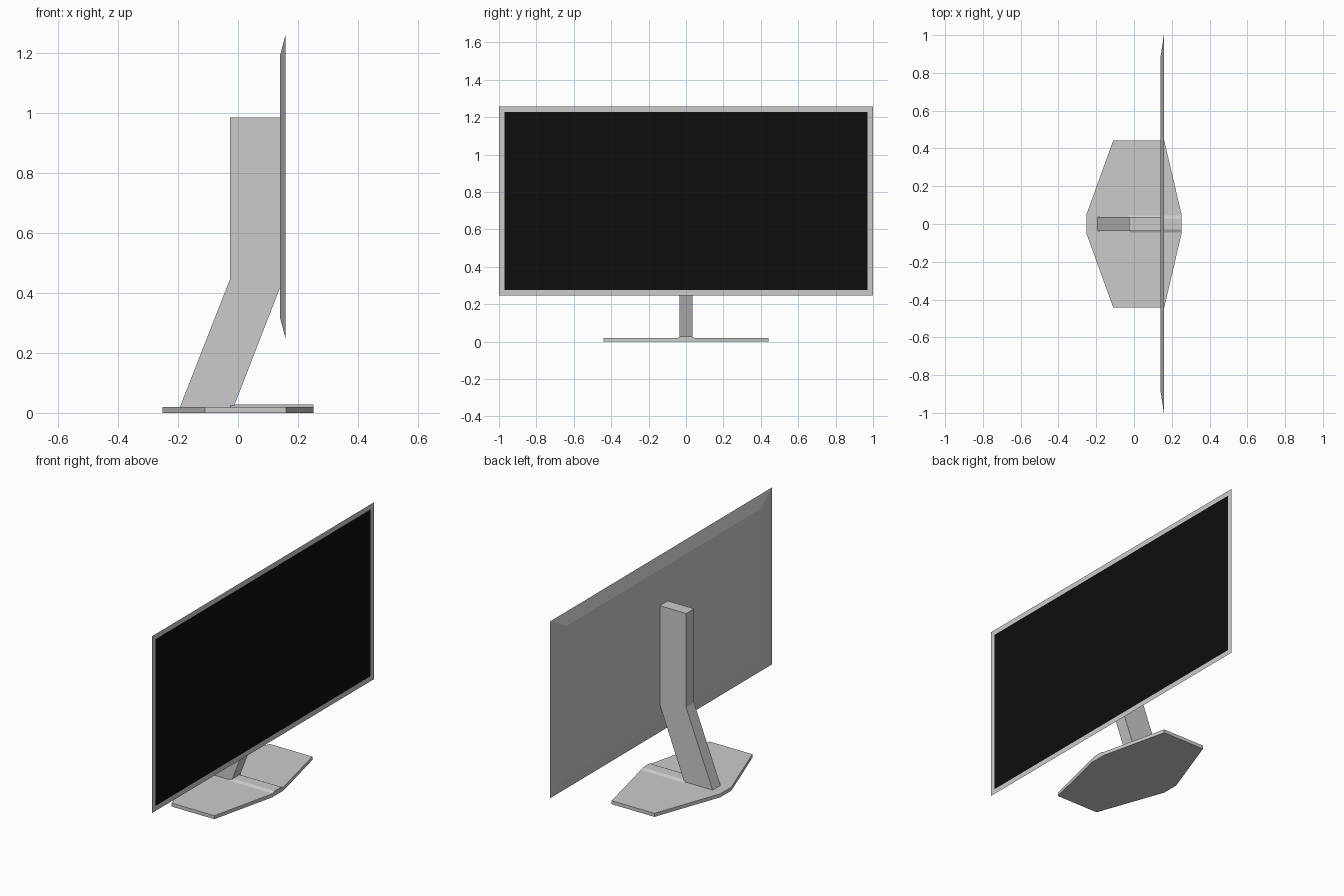
import bpy, bmesh
from mathutils import Vector

if "Cube" in bpy.data.objects:
    bpy.data.objects.remove(bpy.data.objects["Cube"])


def finish(name, bm):
    """Turn a bmesh into a flat-shaded object."""
    bmesh.ops.recalc_face_normals(bm, faces=bm.faces)
    mesh = bpy.data.meshes.new(name)
    bm.to_mesh(mesh)
    bm.free()
    obj = bpy.data.objects.new(name, mesh)
    bpy.context.collection.objects.link(obj)
    return obj


def prism(name, profile, offset):
    """Extrude a closed profile of 3D points along an offset."""
    bm = bmesh.new()
    face = bm.faces.new([bm.verts.new(p) for p in profile])
    result = bmesh.ops.extrude_face_region(bm, geom=[face], use_keep_orig=True)
    verts = [g for g in result["geom"] if isinstance(g, bmesh.types.BMVert)]
    bmesh.ops.translate(bm, verts=verts, vec=Vector(offset))
    return finish(name, bm)


def rect(x, half_y, z0, z1):
    return [(x, -half_y, z0), (x, half_y, z0), (x, half_y, z1), (x, -half_y, z1)]


# Eight-sided foot plate, mirrored across y = 0
half = [(-0.252, 0.05), (-0.11, 0.442), (0.16, 0.442), (0.252, 0.05)]
outline = half + [(x, -y) for x, y in reversed(half)]
prism("base_plate", [(x, y, 0) for x, y in outline], (0, 0, 0.02))

# Low raised strip running forward from the neck
strip = [(-0.05, 0.018), (-0.03, 0.028), (0.03, 0.028), (0.05, 0.018)]
prism("base_ridge", [(-0.025, y, z) for y, z in strip], (0.277, 0, 0))

# Bent neck
W = 0.036
bend = [(-0.194, 0.018), (-0.026, 0.447), (-0.026, 0.984),
        (0.141, 0.984), (0.141, 0.42), (-0.015, 0.018)]
prism("neck", [(x, -W, z) for x, z in bend], (0, 2 * W, 0))

# Display housing: narrower back, sloped sides, thin front bezel
FRONT, BACK, RIM = 0.158, 0.14, 0.029
loops = [rect(BACK, 0.88, 0.317, 1.19),
         rect(FRONT, 1.0, 0.248, 1.258),
         rect(FRONT, 1.0 - RIM, 0.248 + RIM, 1.258 - RIM)]
bm = bmesh.new()
rings = [[bm.verts.new(p) for p in loop] for loop in loops]
bm.faces.new(rings[0])
for a, b in zip(rings, rings[1:]):
    for i in range(4):
        j = (i + 1) % 4
        bm.faces.new((a[i], a[j], b[j], b[i]))
finish("display_housing", bm)

# Black screen filling the bezel opening
bm = bmesh.new()
bm.faces.new([bm.verts.new(p) for p in loops[2]])
screen = finish("screen", bm)
if screen.data.polygons[0].normal.x < 0:
    screen.data.flip_normals()
black = bpy.data.materials.new("screen_black")
black.diffuse_color = (0.004, 0.004, 0.004, 1)
black.use_nodes = True
black.node_tree.nodes["Principled BSDF"].inputs["Base Color"].default_value = black.diffuse_color
screen.data.materials.append(black)
